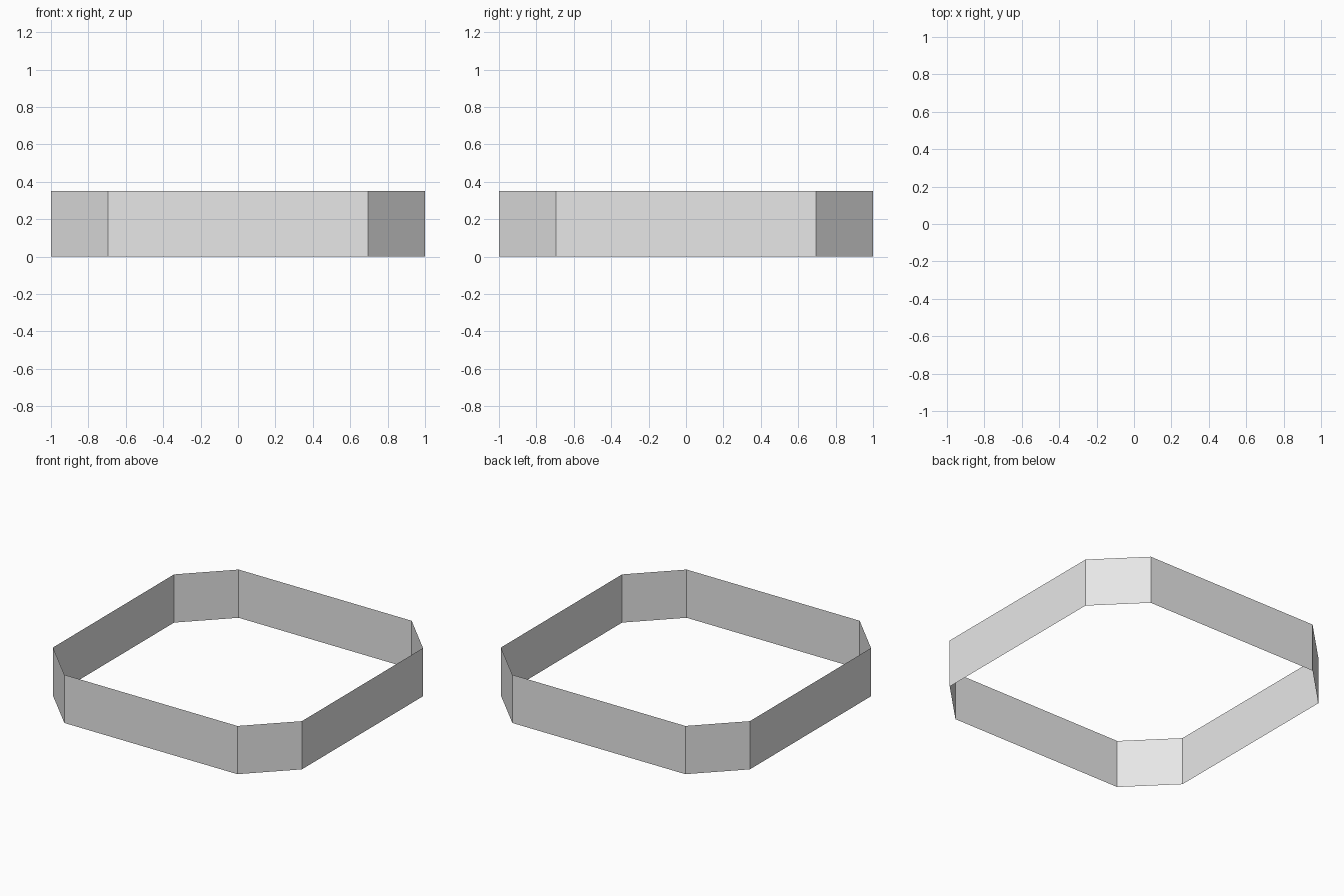
import bpy, bmesh

if "Cube" in bpy.data.objects:
    bpy.data.objects.remove(bpy.data.objects["Cube"])

HALF = 1.0       # half width of the band
CORNER = 0.695   # where the corner chamfers begin
HEIGHT = 0.35

grey = bpy.data.materials.new("light_grey")
grey.diffuse_color = (0.8, 0.8, 0.8, 1.0)
grey.use_nodes = True
grey.node_tree.nodes["Principled BSDF"].inputs["Base Color"].default_value = grey.diffuse_color

# Chamfered square outline, one corner rotated four times (counter-clockwise)
outline = []
for c, s in ((1, 0), (0, 1), (-1, 0), (0, -1)):
    for x, y in ((CORNER, -HALF), (HALF, -CORNER)):
        outline.append((x * c - y * s, x * s + y * c))

# Open, paper-thin band: outline edges swept straight up
bm = bmesh.new()
low = [bm.verts.new((x, y, 0)) for x, y in outline]
high = [bm.verts.new((x, y, HEIGHT)) for x, y in outline]
for i in range(len(outline)):
    j = (i + 1) % len(outline)
    bm.faces.new((low[i], low[j], high[j], high[i]))

mesh = bpy.data.meshes.new("octagonal_band")
bm.to_mesh(mesh)
bm.free()
mesh.materials.append(grey)
band = bpy.data.objects.new("octagonal_band", mesh)
bpy.context.collection.objects.link(band)
